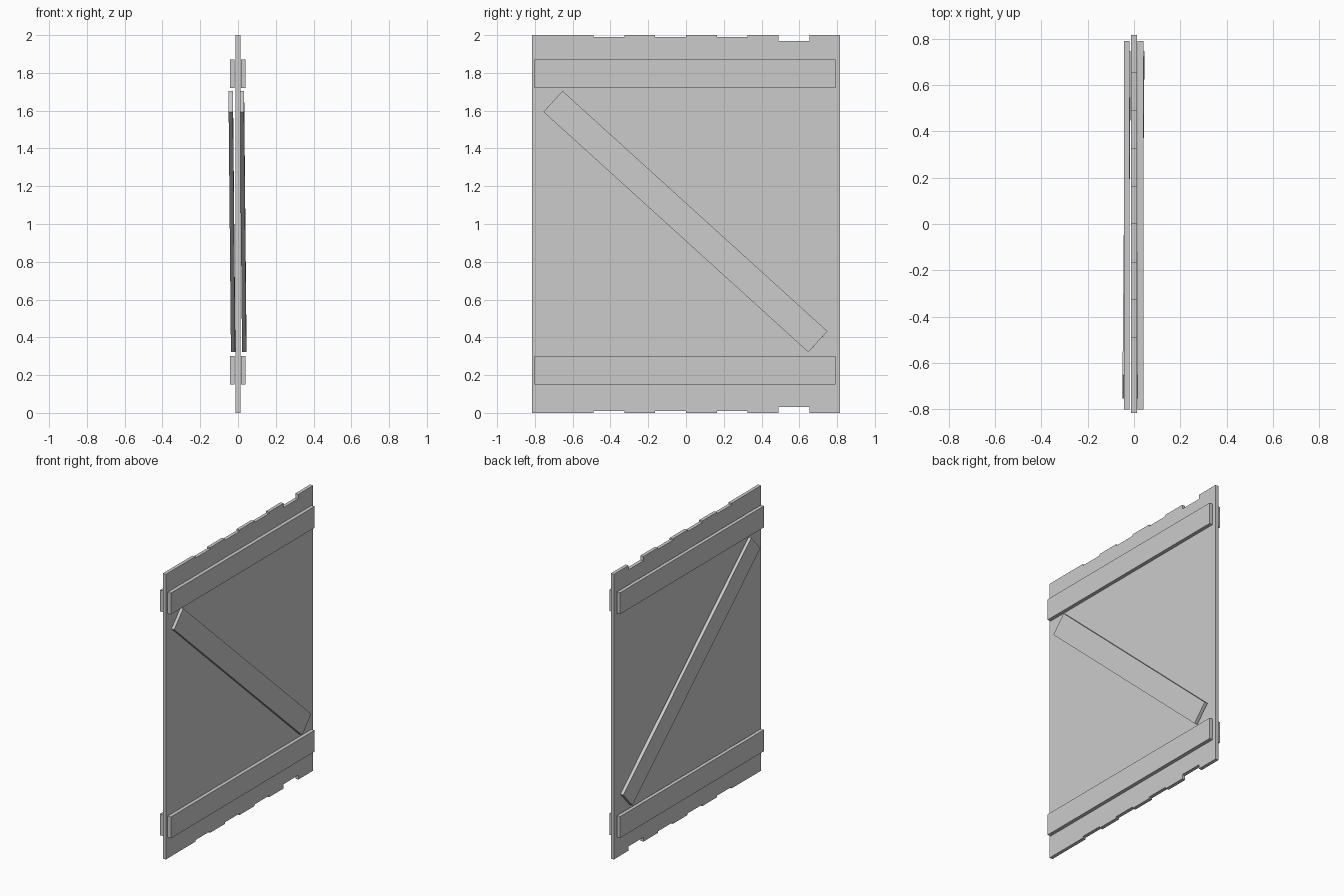
import bpy
from mathutils import Matrix, Vector

if "Cube" in bpy.data.objects:
    bpy.data.objects.remove(bpy.data.objects["Cube"])


def box(name, center, size, rot=None):
    """Box of full dimensions `size`, optionally rotated by a 3x3 matrix."""
    bpy.ops.mesh.primitive_cube_add(size=1)
    ob = bpy.context.object
    ob.name = name
    basis = rot.to_4x4() if rot else Matrix.Identity(4)
    ob.data.transform(Matrix.Translation(center) @ basis @ Matrix.Diagonal((*size, 1)))
    return ob


# Vertical planks, each trimmed by its own amount at both ends
trims = [0, 0, 0.011, 0, 0.011, 0, 0.011, 0, 0.03, 0]
width = 1.632 / len(trims)
for i, trim in enumerate(trims):
    y = -0.816 + (i + 0.5) * width
    box(f"plank_{i + 1}", (0, y, 1), (0.024, width, 2 - 2 * trim))

# Diagonal brace axes: long direction runs down towards +y, slightly skewed in x
along = Vector((0.012, 1.402, -1.272)).normalized()
across = along.cross(Vector((1, 0, 0))).normalized()
normal = across.cross(along)
brace_rot = Matrix((normal, along, across)).transposed()

# Horizontal battens and diagonal brace on both faces
for side, batten_x, brace_x in (("left", -0.031, -0.032), ("right", 0.028, 0.027)):
    for level, z in (("lower", 0.225), ("upper", 1.795)):
        box(f"{side}_{level}_batten", (batten_x, -0.005, z), (0.025, 1.594, 0.15))
    box(f"{side}_brace", (brace_x, -0.003, 1.013), (0.023, 1.893, 0.15), brace_rot)
